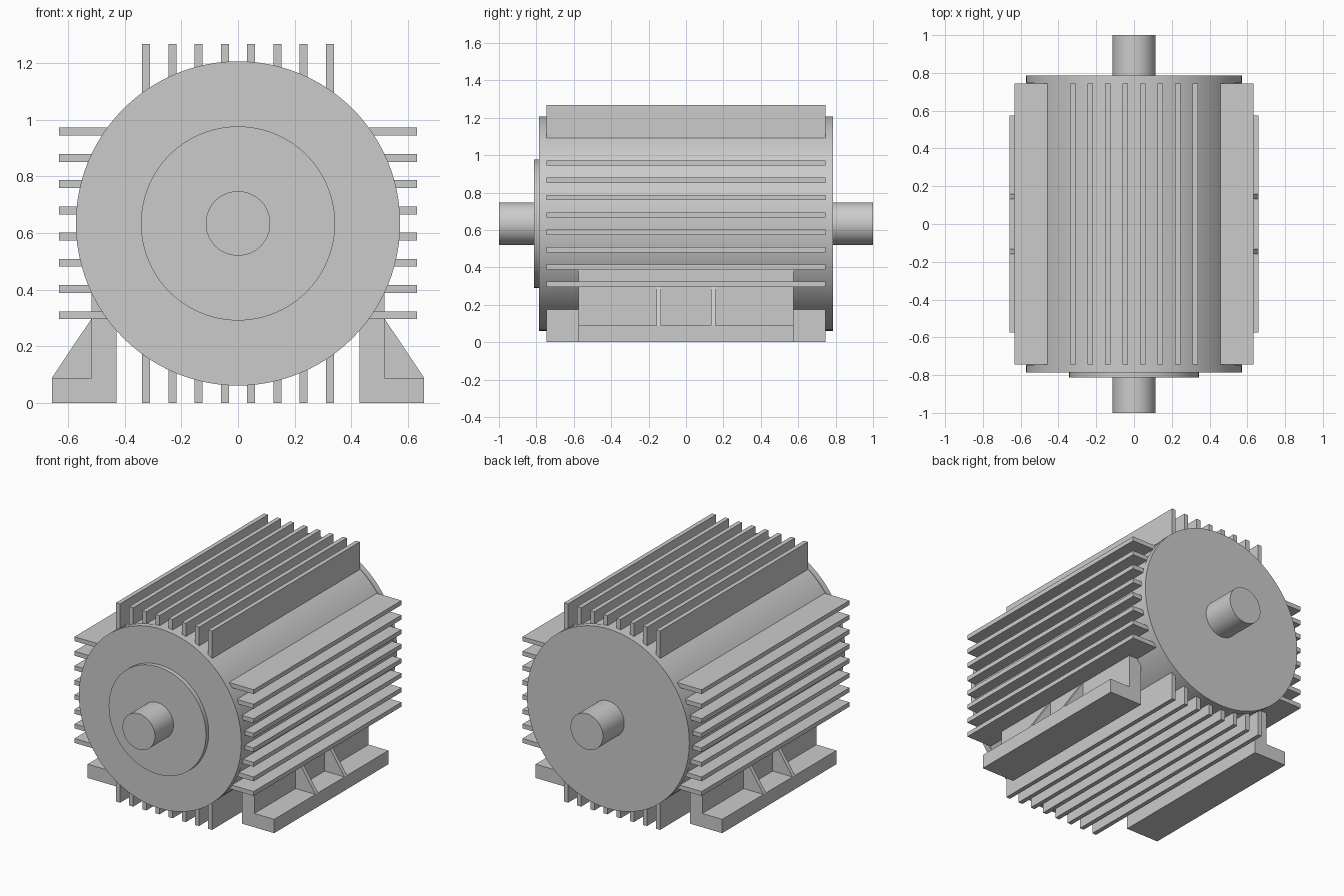
import bpy, bmesh, math

if "Cube" in bpy.data.objects:
    bpy.data.objects.remove(bpy.data.objects["Cube"])

CZ = 0.634      # shaft axis height
R_BODY = 0.57


def add_mesh(name, bm):
    bmesh.ops.recalc_face_normals(bm, faces=bm.faces)
    me = bpy.data.meshes.new(name)
    bm.to_mesh(me)
    bm.free()
    ob = bpy.data.objects.new(name, me)
    bpy.context.collection.objects.link(ob)
    return ob


def cylinder(name, r, y0, y1):
    bpy.ops.mesh.primitive_cylinder_add(
        vertices=96, radius=r, depth=y1 - y0,
        location=(0, (y0 + y1) / 2, CZ), rotation=(math.pi / 2, 0, 0))
    ob = bpy.context.object
    ob.name = name
    bpy.ops.object.shade_smooth_by_angle(angle=math.radians(30))


def prism(bm, profile, y0, y1):
    """Extrude an (x, z) profile along y."""
    face = bm.faces.new([bm.verts.new((x, y0, z)) for x, z in profile])
    ext = bmesh.ops.extrude_face_region(bm, geom=[face])
    verts = [g for g in ext["geom"] if isinstance(g, bmesh.types.BMVert)]
    bmesh.ops.translate(bm, vec=(0, y1 - y0, 0), verts=verts)


# Round parts along the shaft axis
cylinder("motor_body", R_BODY, -0.75, 0.75)
cylinder("front_end_cover", 0.573, -0.785, -0.747)
cylinder("rear_end_cover", 0.573, 0.747, 0.785)
cylinder("front_boss", 0.343, -0.813, -0.78)
cylinder("shaft", 0.114, -1.0, 1.0)

# Cooling fins: eight per side, rooted just under the body surface
H, T = 0.632, 0.014
for name, rot in (("top_fins", 0), ("left_fins", 1), ("bottom_fins", 2), ("right_fins", 3)):
    bm = bmesh.new()
    c, s = round(math.cos(rot * math.pi / 2)), round(math.sin(rot * math.pi / 2))
    tip = CZ if rot % 2 == 0 else H
    for i in range(8):
        u = (i - 3.5) * 0.0927
        root = math.sqrt(R_BODY ** 2 - (abs(u) + T) ** 2) - 0.01
        rect = [(u - T, root), (u + T, root), (u + T, tip), (u - T, tip)]
        prism(bm, [(a * c - b * s, CZ + a * s + b * c) for a, b in rect], -0.745, 0.745)
    add_mesh(name, bm)

# Mounting feet: L-section rail with two triangular ribs
for side, sx in (("left", -1), ("right", 1)):
    bm = bmesh.new()
    rail = [(0.43, 0), (0.658, 0), (0.658, 0.088), (0.518, 0.088), (0.518, 0.39), (0.43, 0.39)]
    prism(bm, [(sx * x, z) for x, z in rail], -0.575, 0.575)
    add_mesh(side + "_foot", bm)

    bm = bmesh.new()
    for y in (-0.146, 0.146):
        prism(bm, [(sx * 0.518, 0.088), (sx * 0.658, 0.088), (sx * 0.518, 0.297)],
              y - 0.013, y + 0.013)
    add_mesh(side + "_foot_ribs", bm)
